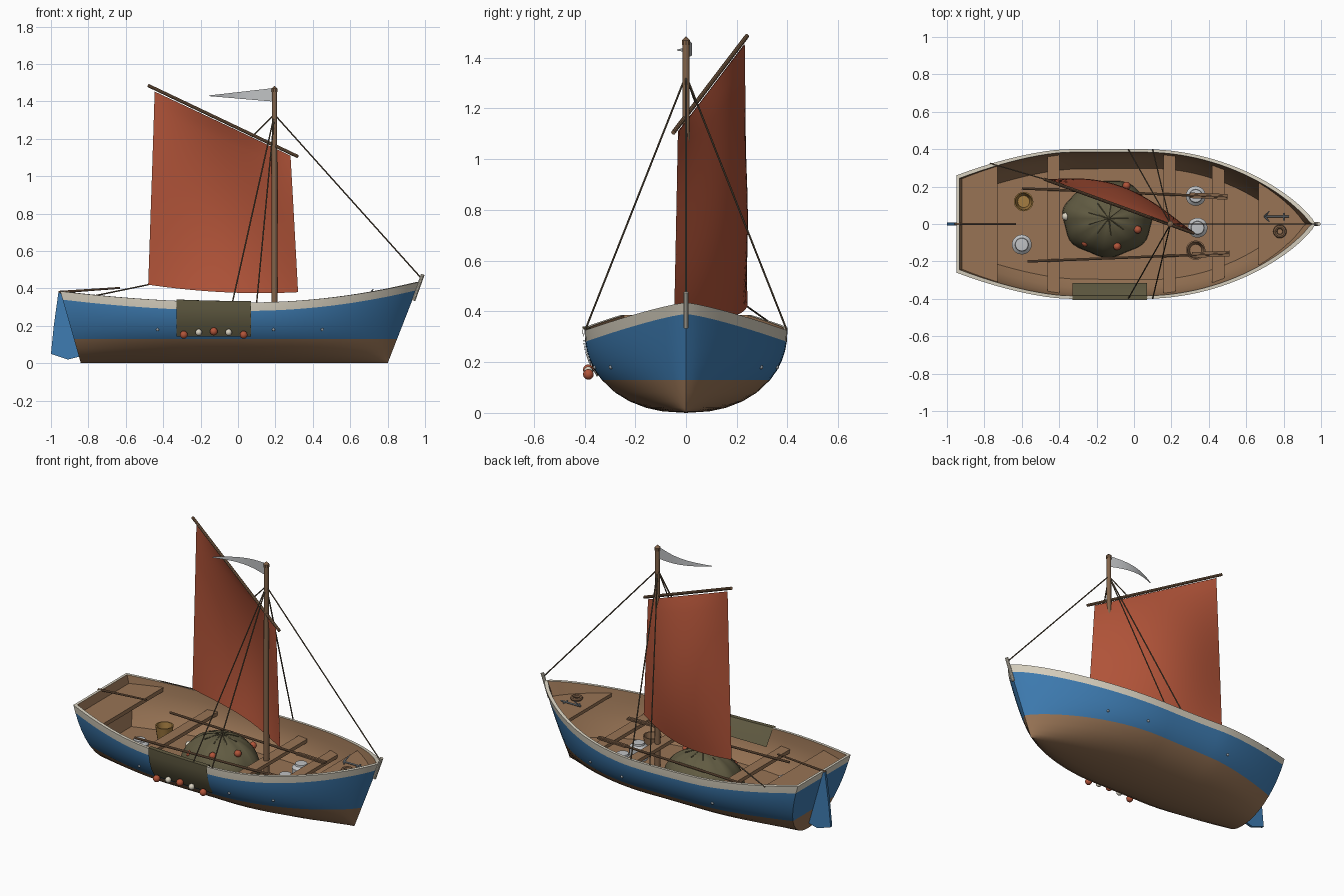
import bpy, bmesh, math
from mathutils import Vector, Matrix

if "Cube" in bpy.data.objects:
    bpy.data.objects.remove(bpy.data.objects["Cube"])


def srgb(r, g, b):
    return tuple(((c / 255 + .055) / 1.055) ** 2.4 for c in (r, g, b)) + (1,)


def material(name, *rgb):
    m = bpy.data.materials.new(name)
    m.diffuse_color = srgb(*rgb)
    m.use_nodes = True
    m.node_tree.nodes["Principled BSDF"].inputs["Base Color"].default_value = m.diffuse_color
    return m


WOOD = material("wood", 152, 116, 85)
BLUE = material("blue paint", 62, 124, 178)
CREAM = material("cream paint", 216, 209, 192)
RED = material("rust red", 178, 84, 57)
OLIVE = material("olive net", 97, 91, 66)
SPAR = material("spar brown", 130, 99, 73)
ROPE = material("dark rope", 100, 86, 68)
STEEL = material("steel", 150, 158, 165)
TAN = material("wicker tan", 165, 125, 65)
PALE = material("pale grey", 192, 194, 196)


def finish(name, bm, *mats, smooth=True):
    bmesh.ops.recalc_face_normals(bm, faces=bm.faces)
    me = bpy.data.meshes.new(name)
    bm.to_mesh(me)
    bm.free()
    ob = bpy.data.objects.new(name, me)
    bpy.context.collection.objects.link(ob)
    for m in mats:
        me.materials.append(m)
    if smooth:
        bpy.ops.object.select_all(action='DESELECT')
        ob.select_set(True)
        bpy.context.view_layer.objects.active = ob
        bpy.ops.object.shade_smooth_by_angle(angle=math.radians(35))
    return ob


def pole(name, a, b, r, mat, r2=None, sides=10):
    a, b = Vector(a), Vector(b)
    d = b - a
    bm = bmesh.new()
    bmesh.ops.create_cone(bm, cap_ends=True, segments=sides, radius1=r, radius2=r if r2 is None else r2,
                          depth=d.length, matrix=Matrix.Translation((a + b) / 2) @ d.to_track_quat('Z', 'Y').to_matrix().to_4x4())
    return finish(name, bm, mat)


def ball(name, p, r, mat):
    bm = bmesh.new()
    bmesh.ops.create_uvsphere(bm, u_segments=14, v_segments=8, radius=r, matrix=Matrix.Translation(p))
    return finish(name, bm, mat)


def slab(name, pts, vec, mat):
    bm = bmesh.new()
    f = bm.faces.new([bm.verts.new(p) for p in pts])
    r = bmesh.ops.extrude_face_region(bm, geom=[f])
    bmesh.ops.translate(bm, vec=vec, verts=[v for v in r['geom'] if isinstance(v, bmesh.types.BMVert)])
    return finish(name, bm, mat, smooth=False)


def grid(name, nu, nv, f, mat, thick=0.0):
    bm = bmesh.new()
    v = [[bm.verts.new(f(i / nu, j / nv)) for j in range(nv + 1)] for i in range(nu + 1)]
    for i in range(nu):
        for j in range(nv):
            bm.faces.new((v[i][j], v[i + 1][j], v[i + 1][j + 1], v[i][j + 1]))
    ob = finish(name, bm, mat)
    if thick:
        s = ob.modifiers.new("thickness", 'SOLIDIFY')
        s.thickness, s.offset, s.use_rim = thick, 0, False
    return ob


def lathe(name, centre, prof, mat, n=20):
    bm = bmesh.new()
    rings = [[bm.verts.new((centre[0] + r * math.cos(k * math.tau / n), centre[1] + r * math.sin(k * math.tau / n),
                            centre[2] + z)) for k in range(n)] for r, z in prof]
    for a, b in zip(rings, rings[1:]):
        for k in range(n):
            bm.faces.new((a[k], a[(k + 1) % n], b[(k + 1) % n], b[k]))
    bmesh.ops.remove_doubles(bm, verts=bm.verts, dist=1e-5)
    return finish(name, bm, mat)


# Hull lines: sheer height, half breadth and section shape along the length u = 0..1
FLOOR, WALL = 0.11, 0.016


def top_x(u):
    return -0.95 + 1.92 * u


def sheer(u):
    s = (top_x(u) - 0.05) / (0.92 if top_x(u) > 0.05 else 1.0)
    return 0.325 + (0.11 if s > 0 else 0.06) * s * s


def half(u, z):
    x = top_x(u)
    s = min(1, max(0, (x - 0.05) / 0.92))
    b = 0.4 * (1 - s * s) ** 0.8
    if x < -0.35:
        b = 0.4 - 0.14 * ((-0.35 - x) / 0.6) ** 1.6
    n = 2.15 + 0.5 * s
    t = min(1, max(0, z / sheer(u)))
    return b * (1 - (1 - t) ** n) ** (1 / n)


def hull_x(u, z):
    t = z / sheer(u)
    return (-0.84 + 1.64 * u) * (1 - t) + top_x(u) * t


def half_at(x, z):
    u = (x + 0.95) / 1.92
    for _ in range(8):
        u = min(1, max(0, u + (x - hull_x(u, z)) / 1.8))
    return half(u, z)


# Hull: one closed shell of planking, rail, inner walls and floor
bm = bmesh.new()
rings, N, R, K = [], 44, 11, 5
for i in range(N + 1):
    u = 1 - (1 - i / N) ** 1.25
    h = sheer(u)
    zs = [0, .006, .02, .045, .08, .13] + [.13 + (h - .175) * k / 4 for k in range(1, 5)] + [h]
    outer = [(hull_x(u, z), half(u, z), z) for z in zs]
    shift = WALL * (1 - 2 * u)
    inner = [(hull_x(u, z) + shift, max(0, half(u, z) - WALL), z)
             for z in [h + (FLOOR - h) * k / (K - 1) for k in range(K)]]
    pts = [(x, -y, z) for x, y, z in outer[::-1]] + outer[1:] + inner + [(x, -y, z) for x, y, z in inner[::-1]]
    rings.append([bm.verts.new(p) for p in pts])
M = len(rings[0])


def band(row):
    return 0 if row < 5 else 1 if row < 9 else 2


for a, b in zip(rings, rings[1:]):
    for j in range(M):
        f = bm.faces.new((a[j], a[(j + 1) % M], b[(j + 1) % M], b[j]))
        if j < 2 * R - 2:
            f.material_index = band(R - 2 - j if j < R - 1 else j - R + 1)
        elif j == 2 * R - 2 or j == M - 1:
            f.material_index = 2
a = rings[0]
for j in range(R - 1):                      # transom
    q = [a[j], a[j + 1], a[2 * R - 3 - j], a[2 * R - 2 - j]]
    bm.faces.new(list(dict.fromkeys(q))).material_index = band(R - 2 - j)
o = 2 * R - 1
bm.faces.new((a[0], a[2 * R - 2], a[o], a[M - 1])).material_index = 2
for k in range(K - 1):
    bm.faces.new((a[o + k], a[o + k + 1], a[M - 2 - k], a[M - 1 - k]))
bmesh.ops.remove_doubles(bm, verts=bm.verts, dist=1e-4)
finish("hull", bm, WOOD, BLUE, CREAM)


# Decks and thwarts trimmed to the inside of the hull
def plank(name, x0, x1, z, thick, n):
    xs = [x0 + (x1 - x0) * i / n for i in range(n + 1)]
    rows = [(x, max(0.002, half_at(x, z - thick) - 0.008)) for x in xs]
    slab(name, [(x, y, z) for x, y in rows] + [(x, -y, z) for x, y in rows[::-1]], (0, 0, -thick), WOOD)


plank("stern_deck", -0.92, -0.73, 0.335, 0.025, 6)
plank("bow_deck", 0.665, 0.925, 0.35, 0.02, 14)
for i, x in enumerate((-0.43, 0.19, 0.45)):
    plank(f"thwart_{i}", x - 0.033, x + 0.033, 0.25, 0.022, 2)
    for s in (-1, 1):                       # thwart bolts through the planking
        ball(f"bolt_{i}_{s}", (x, s * half_at(x, 0.18), 0.18), 0.008, STEEL)

# Stem post, rudder and tiller
pole("stem_post", (0.938, 0, 0.335), (0.988, 0, 0.475), 0.010, CREAM)
slab("rudder", [(x, -0.008, z) for x, z in ((-0.96, .38), (-0.94, .37), (-0.85, .035), (-0.91, .02), (-1.0, .05),
                                            (-0.985, .2))], (0, 0.016, 0), BLUE)
pole("tiller", (-0.96, 0, 0.38), (-0.63, 0, 0.403), 0.007, SPAR, 0.005)

# Mast, yard and sail
pole("mast", (0.195, 0, FLOOR), (0.195, 0, 1.46), 0.017, SPAR, 0.014, 12)
lathe("mast_cap", (0.195, 0, 1.45), [(0, 0), (.017, 0), (.017, .018), (0, .034)], SPAR, 10)
pole("yard", (0.32, -0.05, 1.105), (-0.48, 0.24, 1.485), 0.009, SPAR)


def sail(u, v):
    top = Vector((0.28, -0.03, 1.11)).lerp(Vector((-0.445, 0.23, 1.452)), u)
    foot = Vector((0.32, -0.045, 0.38)).lerp(Vector((-0.48, 0.24, 0.42)), u)
    foot.z -= 0.08 * u * (1 - u)
    belly = 0.105 * math.sin(math.pi * u) * max(0, math.sin(math.pi * (0.2 + 0.8 * v))) ** 0.8
    return foot.lerp(top, v) + Vector((0.1, 0.98, 0)) * belly


grid("sail", 20, 20, sail, RED, 0.004)
grid("pennant", 14, 2, lambda u, v: (0.18 - 0.335 * u, 0.03 * math.sin(math.pi * u) - 0.035 * u * u,
                                     1.435 - 0.005 * u + (v - .5) * .07 * (1 - .95 * u)), PALE, 0.003)

# Standing and running rigging
top = (0.195, 0, 1.33)
LINES = [("forestay", top, (0.975, 0, 0.46)), ("halyard", top, (0.08, 0.04, 1.215)),
         ("sheet", (-0.48, 0.24, 0.42), (-0.77, 0.325, 0.36))]
LINES += [(f"shroud_{x}_{s}", top, (x, s * 0.398, 0.325)) for s in (-1, 1) for x in (-0.03, 0.10)]
for name, a, b in LINES:
    pole(name, a, b, 0.0038, ROPE, sides=6)

# Oars lying on the thwarts
for i, (a, b) in enumerate((((-0.60, .19, .26), (0.50, .145, .26)), ((-0.57, -.20, .26), (0.51, -.158, .26)))):
    pole(f"oar_{i}", a, b, 0.007, SPAR)
    d = (Vector(b) - Vector(a)).normalized()
    bm = bmesh.new()
    bmesh.ops.create_cube(bm, size=1, matrix=Matrix.Translation(Vector(b) - d * 0.1)
                          @ d.to_track_quat('X', 'Z').to_matrix().to_4x4() @ Matrix.Diagonal((.2, .03, .009, 1)))
    finish(f"oar_blade_{i}", bm, SPAR, smooth=False)


# Heaped net amidships with gathering lines and floats
def heap(u, v):
    a, t = u * math.tau, v * math.pi / 2
    r = math.sin(t) * (1 + 0.03 * math.sin(7 * a) * v)
    return (-0.14 + 0.24 * r * math.cos(a), 0.03 + 0.205 * r * math.sin(a),
            FLOOR + 0.2 * math.cos(t) * (1 + 0.03 * math.sin(11 * a) * math.sin(t)))


grid("net_heap", 44, 9, heap, OLIVE)
for k in range(9):
    pole(f"gather_line_{k}", (-0.135, 0.03, 0.315), Vector(heap(k / 9, 0.3)) + Vector((0, 0, .004)), 0.003, OLIVE, sides=5)
for i, (x, y, z, m) in enumerate(((-.26, -.10, .205, RED), (-.09, -.12, .245, RED), (.02, -.03, .255, RED),
                                  (-.04, .205, .20, RED), (-.365, .04, .18, CREAM))):
    ball(f"heap_float_{i}", (x, y, z), 0.021, m)

# Net draped over the rail, with its row of floats
DRAPE = [(.145, 0), (.20, 0), (.25, 0), (.29, 0), (.334, 0), (.334, .024), (.30, .05), (.27, .072), (.245, .088)]


def drape(u, v):
    x = -0.33 + 0.4 * u
    z, inward = DRAPE[round(v * 8)]
    if z > 0.33:
        z = sheer((x + .95) / 1.92) + .006
    return (x, inward - half_at(x, z if not inward else 0.33) - .006, z)


grid("draped_net", 16, 8, drape, OLIVE, 0.004)
for i in range(5):
    ball(f"side_float_{i}", (-0.29 + 0.08 * i, -0.385, (.152, .165, .17, .165, .152)[i]), 0.021 - .003 * (i % 2), (RED, CREAM)[i % 2])

# Baskets, tins, rope coil
OPEN = [(0, 0), (.037, 0), (.052, .10), (.045, .10), (.032, .012), (0, .012)]
lathe("wicker_basket", (-0.59, 0.12, FLOOR), OPEN, TAN)
lathe("wooden_bucket", (0.33, -0.14, FLOOR), OPEN, WOOD)
TIN = [(0, 0), (.053, 0), (.053, .075), (.036, .09), (.034, .1), (0, .102)]
for i, (x, y) in enumerate(((-.6, -.11), (.33, .15), (.34, -.02))):
    lathe(f"tin_{i}", (x, y, FLOOR), TIN, PALE)
lathe("rope_coil", (0.78, -0.04, 0.36), [(.025 + .011 * math.cos(k * math.tau / 8), .011 * math.sin(k * math.tau / 8))
                                         for k in range(9)], SPAR)

# Anchor on the bow deck
pole("anchor_shank", (0.70, 0.04, 0.36), (0.83, 0.04, 0.36), 0.005, STEEL)
pole("anchor_stock", (0.80, 0.02, 0.36), (0.80, 0.06, 0.36), 0.004, STEEL)
for s in (-1, 1):
    pole(f"anchor_arm_{s}", (0.70, 0.04, 0.36), (0.722, 0.04 + s * 0.028, 0.378 + 0.018 * s), 0.006, STEEL, 0.003)
